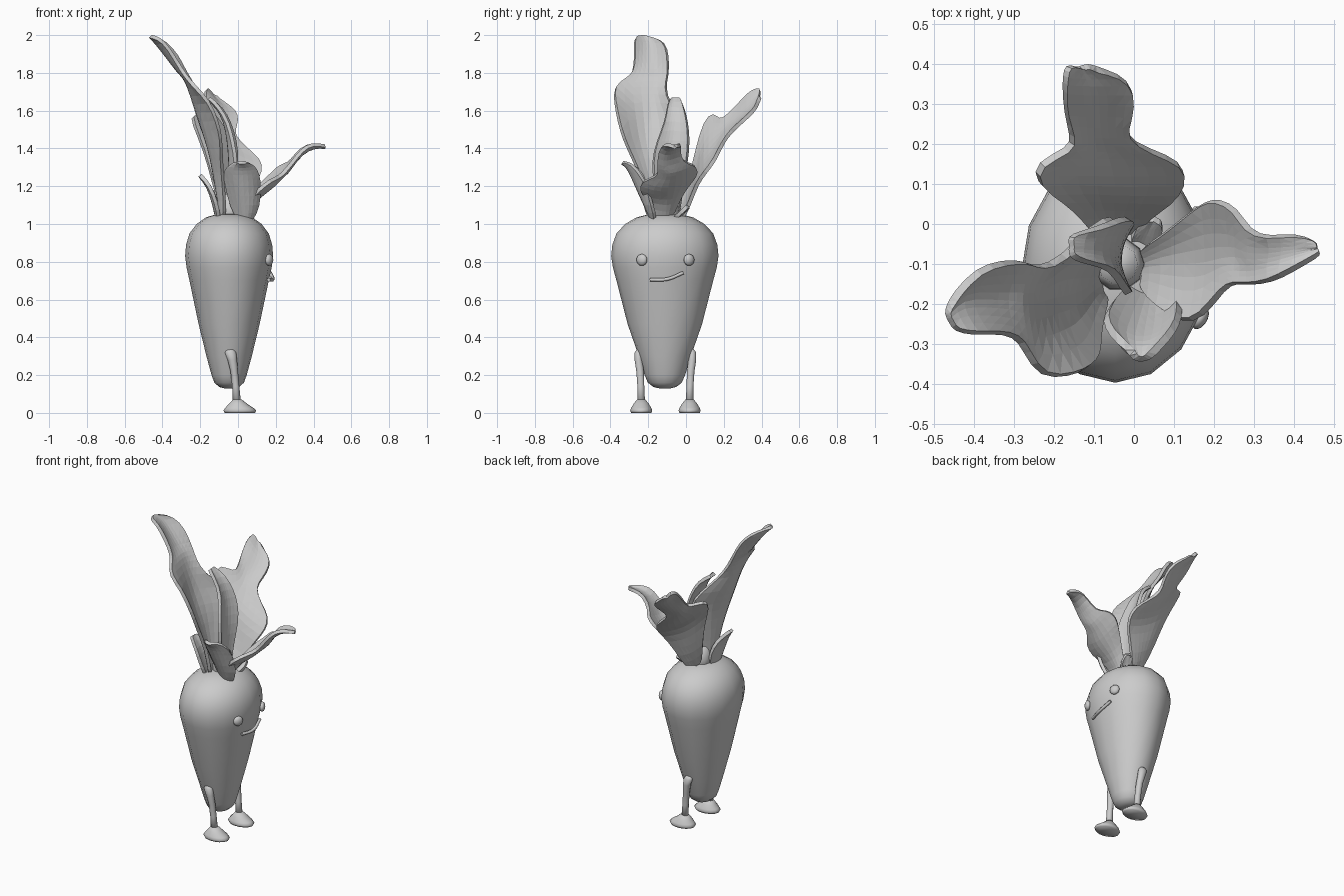
import bpy, bmesh, math, random
from mathutils import Vector, Matrix

random.seed(4)
grey = bpy.data.materials.new("light_grey")
grey.diffuse_color = (0.6, 0.6, 0.6, 1)


def finish(name, bm, smooth=True):
    bmesh.ops.recalc_face_normals(bm, faces=bm.faces)
    me = bpy.data.meshes.new(name)
    bm.to_mesh(me)
    bm.free()
    me.materials.append(grey)
    for p in me.polygons:
        p.use_smooth = smooth
    ob = bpy.data.objects.new(name, me)
    bpy.context.collection.objects.link(ob)
    return ob


def loft(name, rings, n, smooth=True):
    """Rings are (x, y, z, radius x, radius y), capped at both ends."""
    bm = bmesh.new()
    loops = [[bm.verts.new((x + rx * math.cos(2 * math.pi * i / n),
                            y + ry * math.sin(2 * math.pi * i / n), z))
              for i in range(n)] for x, y, z, rx, ry in rings]
    for a, b in zip(loops, loops[1:]):
        for i in range(n):
            j = (i + 1) % n
            bm.faces.new((a[i], a[j], b[j], b[i]))
    bm.faces.new(loops[0])
    bm.faces.new(loops[-1])
    return finish(name, bm, smooth)


def leaf(name, side, cup, stations):
    """Stations are (x, y, z, width on minus side, width on plus side, optional cup factor)."""
    side, cup = Vector(side), Vector(cup)
    bm = bmesh.new()
    rows = []
    for x, y, z, wl, wr, *factor in stations:
        row = []
        for t in (-1, -0.5, 0, 0.5, 1):
            w = wl if t < 0 else wr
            bend = cup * t * t * w * (factor[0] if factor else 1)
            crumple = Vector([random.uniform(-0.006, 0.006) for _ in range(3)])
            row.append(bm.verts.new(Vector((x, y, z)) + side * t * w + bend + crumple))
        rows.append(row)
    for a, b in zip(rows, rows[1:]):
        for i in range(4):
            bm.faces.new((a[i], a[i + 1], b[i + 1], b[i]))
    ob = finish(name, bm, False)
    sub = ob.modifiers.new("round", 'SUBSURF')
    sub.levels = sub.render_levels = 1
    sol = ob.modifiers.new("thickness", 'SOLIDIFY')
    sol.thickness = 0.02
    sol.offset = 0
    ob.modifiers.new("facets", 'TRIANGULATE')
    return ob


# Root body: tapered, oval in plan
profile = [(0.13, 0.03), (0.137, 0.06), (0.16, 0.09), (0.20, 0.107), (0.30, 0.138),
           (0.47, 0.197), (0.70, 0.256), (0.77, 0.275), (0.83, 0.284), (0.89, 0.278),
           (0.95, 0.256), (1.00, 0.21), (1.035, 0.15), (1.05, 0.09), (1.055, 0.03)]
loft("body", [(-0.047, -0.112, z, r * (0.82 if z > 0.4 else 0.87), r) for z, r in profile], 16)

# Short stem under the leaves
loft("stem", [(-0.04, -0.1, 1.0, 0.07, 0.07), (-0.04, -0.1, 1.08, 0.065, 0.065),
              (-0.04, -0.1, 1.16, 0.05, 0.05)], 10)

# Legs, feet and eyes, mirrored about the middle of the body
mid = -0.109
for label, s in (("left", 1), ("right", -1)):
    loft(label + "_leg", [(-0.005, mid + s * 0.128, 0.04, 0.022, 0.022),
                          (-0.012, mid + s * 0.130, 0.14, 0.019, 0.019),
                          (-0.020, mid + s * 0.134, 0.22, 0.020, 0.021),
                          (-0.030, mid + s * 0.142, 0.28, 0.025, 0.022),
                          (-0.040, mid + s * 0.142, 0.32, 0.030, 0.022),
                          (-0.043, mid + s * 0.135, 0.34, 0.020, 0.014)], 10)
    loft(label + "_foot", [(0.010, mid + s * 0.128, 0.0, 0.080, 0.055),
                           (0.010, mid + s * 0.128, 0.012, 0.087, 0.060),
                           (0.007, mid + s * 0.128, 0.026, 0.075, 0.055),
                           (0.000, mid + s * 0.128, 0.050, 0.046, 0.040),
                           (-0.004, mid + s * 0.128, 0.072, 0.022, 0.022)], 14)
    # Eye: flattened bead facing outward
    bm = bmesh.new()
    bmesh.ops.create_uvsphere(bm, u_segments=14, v_segments=8, radius=0.031)
    turn = Matrix.Rotation(s * 0.5, 3, 'Z')
    for v in bm.verts:
        v.co = turn @ Vector((v.co.x * 0.6, v.co.y, v.co.z)) + Vector((0.165, mid + s * 0.125, 0.81))
    finish(label + "_eye", bm)

# Smile: a thin tube
cu = bpy.data.curves.new("mouth", 'CURVE')
cu.dimensions = '3D'
cu.bevel_depth = 0.010
cu.bevel_resolution = 1
cu.use_fill_caps = True
cu.resolution_u = 4
sp = cu.splines.new('BEZIER')
pts = [(0.162, -0.19, 0.705), (0.184, -0.10, 0.708), (0.170, -0.015, 0.742)]
sp.bezier_points.add(2)
for b, p in zip(sp.bezier_points, pts):
    b.co = p
    b.handle_left_type = b.handle_right_type = 'AUTO'
cu.materials.append(grey)
bpy.context.collection.objects.link(bpy.data.objects.new("mouth", cu))

# Leaves
leaf("tall_leaf", (0.05, 1, 0), (0.6, 0, 0), [
    (-0.09, -0.14, 1.04, 0.05, 0.05), (-0.12, -0.15, 1.20, 0.07, 0.08),
    (-0.15, -0.17, 1.35, 0.11, 0.15), (-0.18, -0.18, 1.46, 0.155, 0.20, 1.1),
    (-0.21, -0.18, 1.55, 0.18, 0.18, 1.0), (-0.235, -0.19, 1.64, 0.19, 0.10, 0.8),
    (-0.26, -0.19, 1.73, 0.19, 0.08, 0.35), (-0.285, -0.19, 1.775, 0.12, 0.085, 0.4),
    (-0.32, -0.19, 1.81, 0.085, 0.09, 0.7),
    (-0.385, -0.19, 1.89, 0.085, 0.09), (-0.44, -0.19, 1.965, 0.085, 0.07),
    (-0.465, -0.225, 1.995, 0.045, 0.045)])
leaf("back_leaf", (1, 0, -0.7), (0, 0, 0.25), [
    (-0.05, -0.03, 1.04, 0.05, 0.05), (-0.05, 0.02, 1.15, 0.08, 0.09),
    (-0.05, 0.06, 1.27, 0.13, 0.14), (-0.05, 0.10, 1.36, 0.19, 0.175),
    (-0.06, 0.15, 1.42, 0.18, 0.18), (-0.075, 0.185, 1.46, 0.085, 0.12),
    (-0.085, 0.22, 1.50, 0.07, 0.06),
    (-0.09, 0.27, 1.55, 0.075, 0.08), (-0.09, 0.33, 1.61, 0.085, 0.095),
    (-0.11, 0.37, 1.65, 0.065, 0.07), (-0.13, 0.39, 1.68, 0.03, 0.03)])
leaf("side_leaf", (0, 1, 0.1), (-0.1, 0, 0.3), [
    (0.02, -0.11, 1.03, 0.05, 0.05), (0.07, -0.10, 1.11, 0.11, 0.07),
    (0.13, -0.10, 1.16, 0.14, 0.12), (0.185, -0.10, 1.20, 0.13, 0.15),
    (0.225, -0.09, 1.235, 0.07, 0.145), (0.26, -0.09, 1.27, 0.06, 0.13),
    (0.285, -0.09, 1.305, 0.06, 0.07),
    (0.34, -0.085, 1.38, 0.06, 0.05), (0.40, -0.07, 1.41, 0.045, 0.04),
    (0.46, -0.06, 1.41, 0.015, 0.015)])
leaf("front_small_leaf", (1, 0, 0), (0, 0.6, 0), [
    (0.04, -0.18, 1.02, 0.04, 0.04), (0.04, -0.22, 1.10, 0.075, 0.075),
    (0.03, -0.265, 1.20, 0.09, 0.09), (0.025, -0.295, 1.27, 0.10, 0.09),
    (0.02, -0.32, 1.31, 0.075, 0.07), (0.02, -0.335, 1.325, 0.03, 0.03)])
leaf("left_small_leaf", (0, 1, 0), (0.2, 0, 0), [
    (-0.11, -0.15, 1.03, 0.05, 0.05), (-0.13, -0.16, 1.12, 0.07, 0.07),
    (-0.155, -0.17, 1.20, 0.06, 0.06), (-0.20, -0.18, 1.255, 0.03, 0.03)])
leaf("inner_leaf", (0.05, 1, 0), (0.35, 0, 0), [
    (-0.05, -0.09, 1.04, 0.05, 0.05), (-0.045, -0.09, 1.20, 0.08, 0.07),
    (-0.04, -0.08, 1.33, 0.10, 0.09), (-0.05, -0.07, 1.44, 0.09, 0.09),
    (-0.07, -0.06, 1.54, 0.05, 0.07), (-0.11, -0.055, 1.62, 0.045, 0.05),
    (-0.16, -0.055, 1.665, 0.025, 0.025)])
leaf("tiny_sprout", (1, -0.3, 0), (0, 0, 0.1), [
    (0.02, -0.05, 1.03, 0.03, 0.03), (0.035, -0.02, 1.06, 0.035, 0.035),
    (0.045, 0.01, 1.09, 0.02, 0.02)])
